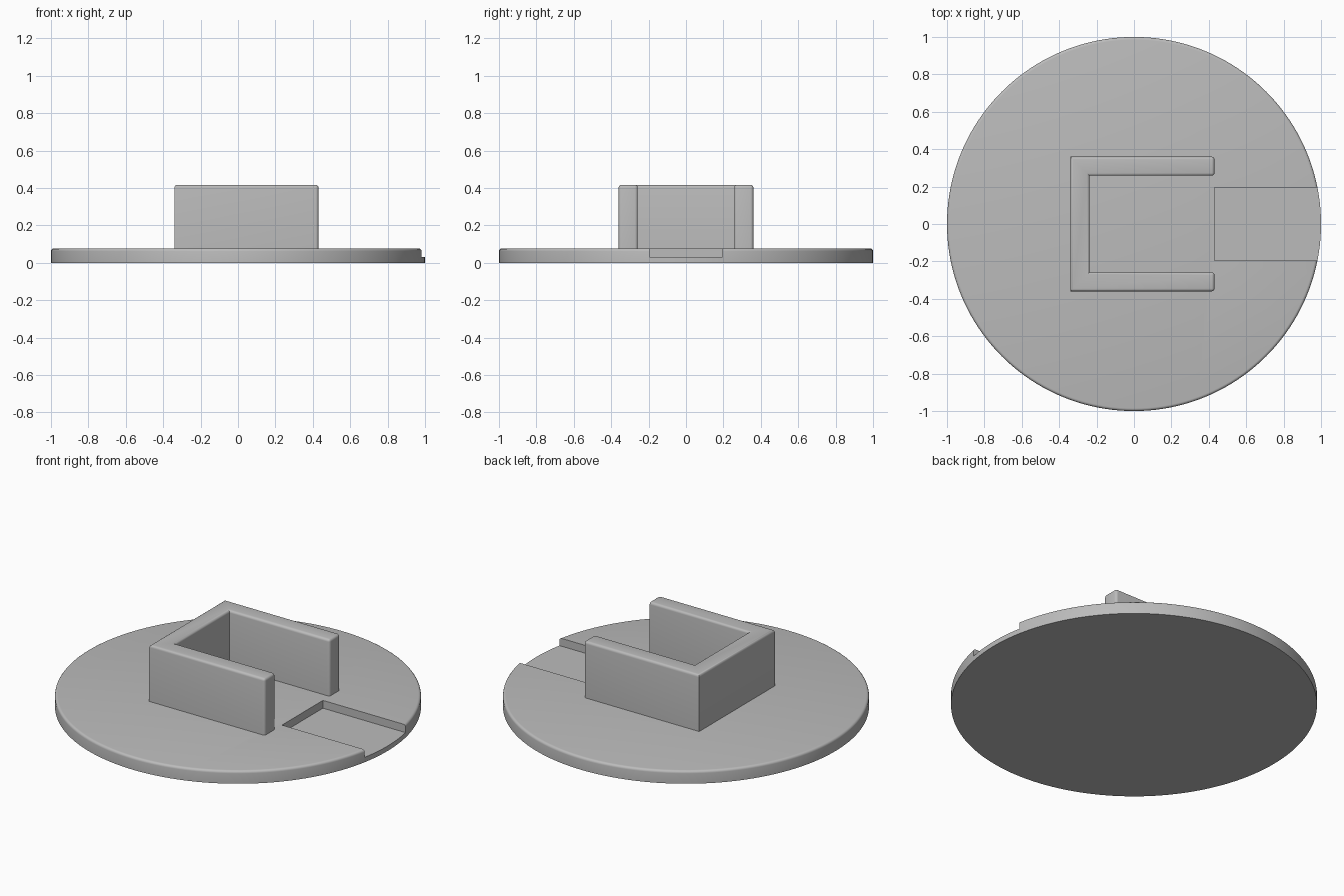
import bpy
import bmesh

if "Cube" in bpy.data.objects:
    bpy.data.objects.remove(bpy.data.objects["Cube"], do_unlink=True)

grey = bpy.data.materials.new("light_grey")
grey.use_nodes = True
colour = (0.5, 0.5, 0.5, 1)
grey.diffuse_color = colour
grey.node_tree.nodes["Principled BSDF"].inputs["Base Color"].default_value = colour

BASE_TOP, WALL_TOP = 0.077, 0.417
ROUND = 0.015


def make_object(name, bm):
    bmesh.ops.recalc_face_normals(bm, faces=bm.faces)
    mesh = bpy.data.meshes.new(name)
    bm.to_mesh(mesh)
    bm.free()
    mesh.materials.append(grey)
    obj = bpy.data.objects.new(name, mesh)
    bpy.context.collection.objects.link(obj)
    return obj


def extrude_outline(points, z0, z1):
    bm = bmesh.new()
    face = bm.faces.new([bm.verts.new((x, y, z0)) for x, y in points])
    top = bmesh.ops.extrude_face_region(bm, geom=[face], use_keep_orig=True)
    verts = [g for g in top["geom"] if isinstance(g, bmesh.types.BMVert)]
    bmesh.ops.translate(bm, vec=(0, 0, z1 - z0), verts=verts)
    return bm


def round_edges(bm, test):
    edges = [e for e in bm.edges if test(*(v.co for v in e.verts))]
    bmesh.ops.bevel(bm, geom=edges, offset=ROUND, segments=4, profile=0.5, affect='EDGES')


def shade(obj):
    bpy.ops.object.select_all(action='DESELECT')
    obj.select_set(True)
    bpy.context.view_layer.objects.active = obj
    bpy.ops.object.shade_smooth_by_angle(angle=0.55)


# Round base with a softened upper rim
bm = bmesh.new()
bmesh.ops.create_cone(bm, cap_ends=True, segments=160, radius1=1, radius2=1, depth=BASE_TOP)
bmesh.ops.translate(bm, vec=(0, 0, BASE_TOP / 2), verts=bm.verts)
round_edges(bm, lambda a, b: min(a.z, b.z) > BASE_TOP - 0.001)
base = make_object("base_disc", bm)

# Shallow channel running out through the rim
channel = [(0.43, -0.195), (1.2, -0.195), (1.2, 0.195), (0.43, 0.195)]
cutter = make_object("channel_cutter", extrude_outline(channel, 0.03, 0.2))
cutter.hide_render = True
cut = base.modifiers.new("channel", 'BOOLEAN')
cut.operation, cut.solver, cut.object = 'DIFFERENCE', 'EXACT', cutter
bpy.context.view_layer.objects.active = base
bpy.ops.object.modifier_apply(modifier=cut.name)
bpy.data.objects.remove(cutter, do_unlink=True)
shade(base)

# U-shaped wall: rounded along the top and at the free arm ends
half = [(-0.34, 0.36), (0.43, 0.36), (0.43, 0.258), (-0.238, 0.258)]
outline = half + [(x, -y) for x, y in reversed(half)]
bm = extrude_outline(outline, BASE_TOP - 0.01, WALL_TOP)
round_edges(bm, lambda a, b: min(a.z, b.z) > WALL_TOP - 0.001
            or (min(a.x, b.x) > 0.42 and abs(a.z - b.z) > 0.1))
shade(make_object("u_shaped_wall", bm))
